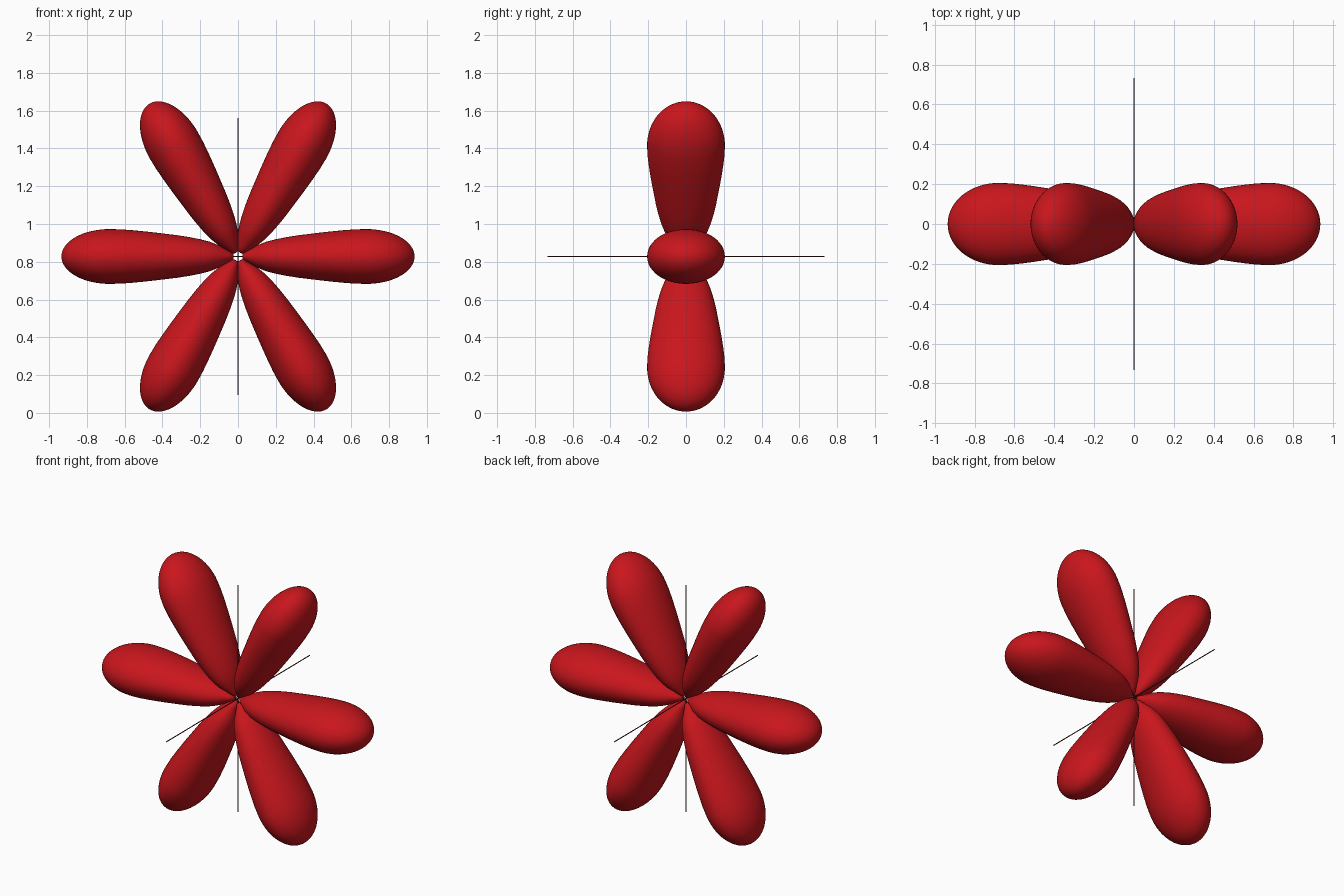
import bpy, bmesh, math
from mathutils import Matrix

if "Cube" in bpy.data.objects:
    bpy.data.objects.remove(bpy.data.objects["Cube"])

CENTRE = 0.828
SIDES = 48


def material(name, colour):
    m = bpy.data.materials.new(name)
    m.diffuse_color = colour
    m.use_nodes = True
    m.node_tree.nodes["Principled BSDF"].inputs["Base Color"].default_value = m.diffuse_color
    return m


red = material("red", (0.58, 0.008, 0.012, 1))
dark = material("dark_red", (0.1, 0.015, 0.015, 1))

# Lobe profile: distance along the lobe and half-width, flaring then rounded
WIDEST, TIP, HALF_THIN, HALF_WIDE = 0.68, 0.255, 0.145, 0.206
profile = [(0.025, 0.11), (0.05, 0.20), (0.10, 0.405), (0.15, 0.54), (0.20, 0.63),
           (0.26, 0.71), (0.32, 0.775), (0.38, 0.825), (0.44, 0.875),
           (0.50, 0.92), (0.56, 0.96), (0.62, 0.99)]
profile += [(WIDEST + TIP * math.sin(a), math.cos(a))
            for a in (math.pi / 2 * i / 16 for i in range(16))]


def lobe_mesh():
    bm = bmesh.new()
    rings = []
    for x, w in profile:
        rings.append([bm.verts.new((x,
                                    HALF_WIDE * w * math.cos(2 * math.pi * k / SIDES),
                                    HALF_THIN * w * math.sin(2 * math.pi * k / SIDES)))
                      for k in range(SIDES)])
    for a, b in zip(rings, rings[1:]):
        for k in range(SIDES):
            j = (k + 1) % SIDES
            bm.faces.new((a[k], a[j], b[j], b[k]))
    root = bm.verts.new((0.022, 0, 0))
    tip = bm.verts.new((WIDEST + TIP, 0, 0))
    for k in range(SIDES):
        j = (k + 1) % SIDES
        bm.faces.new((root, rings[0][j], rings[0][k]))
        bm.faces.new((tip, rings[-1][k], rings[-1][j]))
    bmesh.ops.recalc_face_normals(bm, faces=bm.faces)
    for f in bm.faces:
        f.smooth = True
    me = bpy.data.meshes.new("lobe")
    bm.to_mesh(me)
    bm.free()
    me.materials.append(red)
    return me


# Six lobes fanned around the y axis
mesh = lobe_mesh()
for i in range(6):
    ob = bpy.data.objects.new(f"lobe_{i + 1}", mesh)
    ob.matrix_world = (Matrix.Translation((0, 0, CENTRE))
                       @ Matrix.Rotation(math.radians(60 * i), 4, 'Y'))
    bpy.context.collection.objects.link(ob)

# Thin axis rods
for name, rot in (("rod_vertical", (0, 0, 0)),
                  ("rod_depth", (math.pi / 2, 0, 0)),
                  ("rod_across", (0, math.pi / 2, 0))):
    bpy.ops.mesh.primitive_cylinder_add(vertices=12, radius=0.003, depth=1.464,
                                        location=(0, 0, CENTRE), rotation=rot)
    rod = bpy.context.object
    rod.name = name
    rod.data.materials.append(dark)
    bpy.ops.object.shade_smooth_by_angle()
